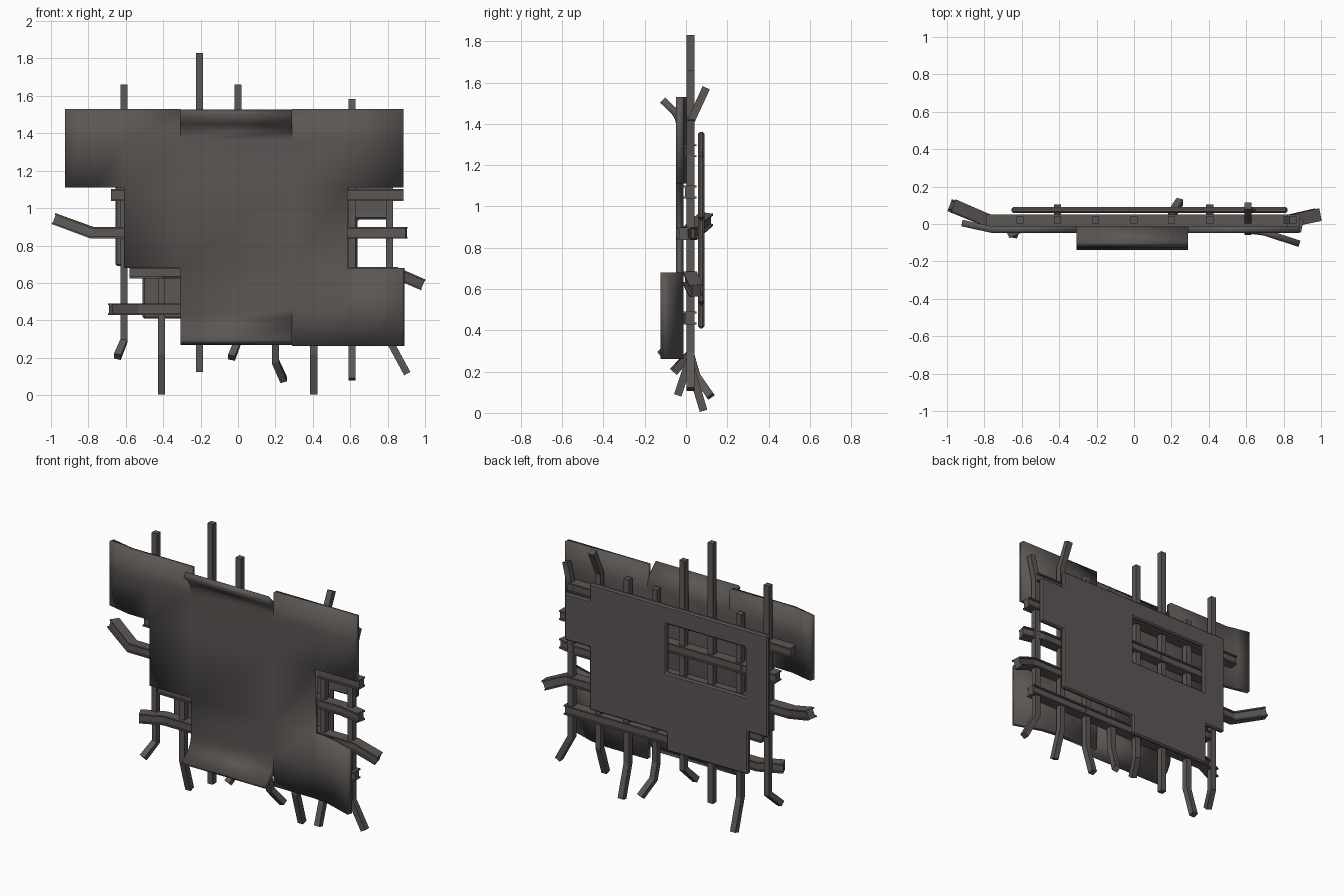
import bpy, bmesh, math
from mathutils import Vector

if "Cube" in bpy.data.objects:
    bpy.data.objects.remove(bpy.data.objects["Cube"])

steel = bpy.data.materials.new("dark_weathered_grey")
steel.diffuse_color = (0.105, 0.095, 0.09, 1)
steel.use_nodes = True
steel.node_tree.nodes["Principled BSDF"].inputs["Base Color"].default_value = steel.diffuse_color


def finish(name, bm):
    bmesh.ops.recalc_face_normals(bm, faces=bm.faces)
    me = bpy.data.meshes.new(name)
    bm.to_mesh(me)
    bm.free()
    me.materials.append(steel)
    ob = bpy.data.objects.new(name, me)
    bpy.context.collection.objects.link(ob)
    return ob


def sweep(name, path, section, ref):
    """Sweep a closed section along a bent path; ref fixes the section's first axis."""
    pts = [Vector(p) for p in path]
    ref = Vector(ref)
    bm = bmesh.new()
    rings = []
    for i, p in enumerate(pts):
        a, b = pts[max(i - 1, 0)], pts[min(i + 1, len(pts) - 1)]
        t = (b - a).normalized()
        if 0 < i < len(pts) - 1:
            t = ((p - a).normalized() + (b - p).normalized()).normalized()
        v = t.cross(ref).normalized()
        u = v.cross(t).normalized()
        rings.append([bm.verts.new(p + u * s + v * w) for s, w in section])
    n = len(section)
    for r, q in zip(rings, rings[1:]):
        for i in range(n):
            bm.faces.new((r[i], r[(i + 1) % n], q[(i + 1) % n], q[i]))
    bm.faces.new(rings[0])
    bm.faces.new(rings[-1])
    return finish(name, bm)


def sheet(name, patches, thick):
    """Join grid patches (xs, zs, shape, keep) into one torn sheet and thicken it."""
    bm = bmesh.new()
    for xs, zs, shape, keep in patches:
        g = [[bm.verts.new(shape(x, z)) for z in zs] for x in xs]
        for i in range(len(xs) - 1):
            for j in range(len(zs) - 1):
                if keep((xs[i] + xs[i + 1]) / 2, (zs[j] + zs[j + 1]) / 2):
                    bm.faces.new((g[i][j], g[i + 1][j], g[i + 1][j + 1], g[i][j + 1]))
    bmesh.ops.delete(bm, geom=[v for v in bm.verts if not v.link_faces], context='VERTS')
    bmesh.ops.remove_doubles(bm, verts=bm.verts, dist=0.002)
    ob = finish(name, bm)
    m = ob.modifiers.new("thickness", 'SOLIDIFY')
    m.thickness, m.offset, m.use_even_offset = thick, 0, True
    return ob


# --- front panel: torn plate with curled edges
FY = -0.03
ZS = [0.68, 1.11, 1.36, 1.53]


def flat(x, z):
    return (x, FY, z)


def curled_column(x, z):
    # top and bottom edges of the middle column curl forward
    top = {1.41: (-.032, 1.41), 1.44: (-.04, 1.435), 1.47: (-.058, 1.462), 1.53: (-.113, 1.515)}
    bot = {0.27: (-.128, .282), 0.34: (-.06, .345), 0.37: (-.04, .38), 0.40: (-.032, .41)}
    y, zz = {**top, **bot}.get(z, (FY, z))
    return (x, y, zz)


def side_bend(x, z):
    # left wing bends back, lower right flap bends forward
    if x < -.7:
        return (x, FY + max(0, -.76 - x) * .22, z)
    if z < .7 and x > .6:
        return (x, FY - .015 * (x > .65) - max(0, x - .7) * .33, z)
    return (x, FY, z)


always = lambda x, z: True
front = sheet("front_panel", [
    ([-.308, .29], [.27, .34, .37, .40, .47, .68, 1.11, 1.36, 1.41, 1.44, 1.47, 1.53],
     curled_column, always),
    ([-.92, -.84, -.76, -.61, -.308], ZS, side_bend, lambda x, z: x > -.61 or z > 1.11),
    ([.29, .585, .885], ZS, flat, lambda x, z: x < .585 or z > 1.11),
    ([.29, .585, .7, .885], [.262, .47, .68], side_bend, always),
], .035)

# --- back panel: notched plate with a window opening


def back_keep(x, z):
    if -.49 < x < .08 and .92 < z < 1.24:
        return False                                  # window
    if x < -.51 and z < .69:
        return False                                  # lower left notch
    if x > .64 and not .94 < z < 1.25:
        return False                                  # right tab only
    return not (x > .08 and z < .53)                  # raised lower right edge


back = sheet("back_panel", [
    ([-.655, -.51, -.49, .08, .64, .82],
     [.41, .53, .69, .92, .94, 1.24, 1.25, 1.36],
     lambda x, z: (x, .074, z), back_keep)], .032)
bev = back.modifiers.new("edge_chamfer", 'BEVEL')
bev.width, bev.segments, bev.limit_method = .009, 1, 'ANGLE'

# --- vertical bars, some with bent ends
h = .019
square = [(-h, -h), (h, -h), (h, h), (-h, h)]
Y = .022
bars = [
    [(-.645, -.06, .205), (-.61, Y, .29), (-.61, Y, 1.66)],
    [(-.41, .085, .01), (-.41, Y, .22), (-.41, Y, 1.42)],
    [(-.205, Y, .125), (-.205, Y, 1.83)],
    [(-.035, -.055, .2), (0, Y, .29), (0, Y, 1.66)],
    [(.245, .12, .08), (.2, .05, .18), (.2, Y, .28), (.2, Y, 1.42)],
    [(.405, .085, .01), (.405, Y, .22), (.405, Y, 1.43)],
    [(.61, -.04, .085), (.61, Y, .27), (.61, Y, 1.41), (.61, .098, 1.575)],
    [(.905, Y, .115), (.81, Y, .29), (.81, Y, 1.25), (.85, Y, 1.42)],
]
for i, p in enumerate(bars):
    sweep(f"vertical_bar_{i + 1}", p, square, (1, 0, 0))

# --- horizontal beams with grooved sides, some with bent ends
d, k, f, w = .034, .022, .022, .031
beam = [(-d, -w), (d, -w), (d, -f), (k, -f), (k, f), (d, f),
        (d, w), (-d, w), (-d, f), (-k, f), (-k, -f), (-d, -f)]
B = .018
beams = [
    [(-.79, B, 1.27), (.82, B, 1.27)],
    [(-.68, B, 1.07), (.885, B, 1.07)],
    [(-.975, .1, .94), (-.78, B, .868), (.76, B, .868), (.9, -.012, .868)],
    [(-.58, B, .655), (.84, B, .655), (.985, .05, .592)],
    [(-.68, -.045, .46), (-.54, B, .46), (.85, B, .46)],
]
for i, p in enumerate(beams):
    sweep(f"horizontal_beam_{i + 1}", p, beam, (0, 1, 0))

# smooth only the gentle curl of the front panel
bpy.ops.object.select_all(action='DESELECT')
front.select_set(True)
bpy.context.view_layer.objects.active = front
bpy.ops.object.shade_smooth_by_angle(angle=math.radians(30))
